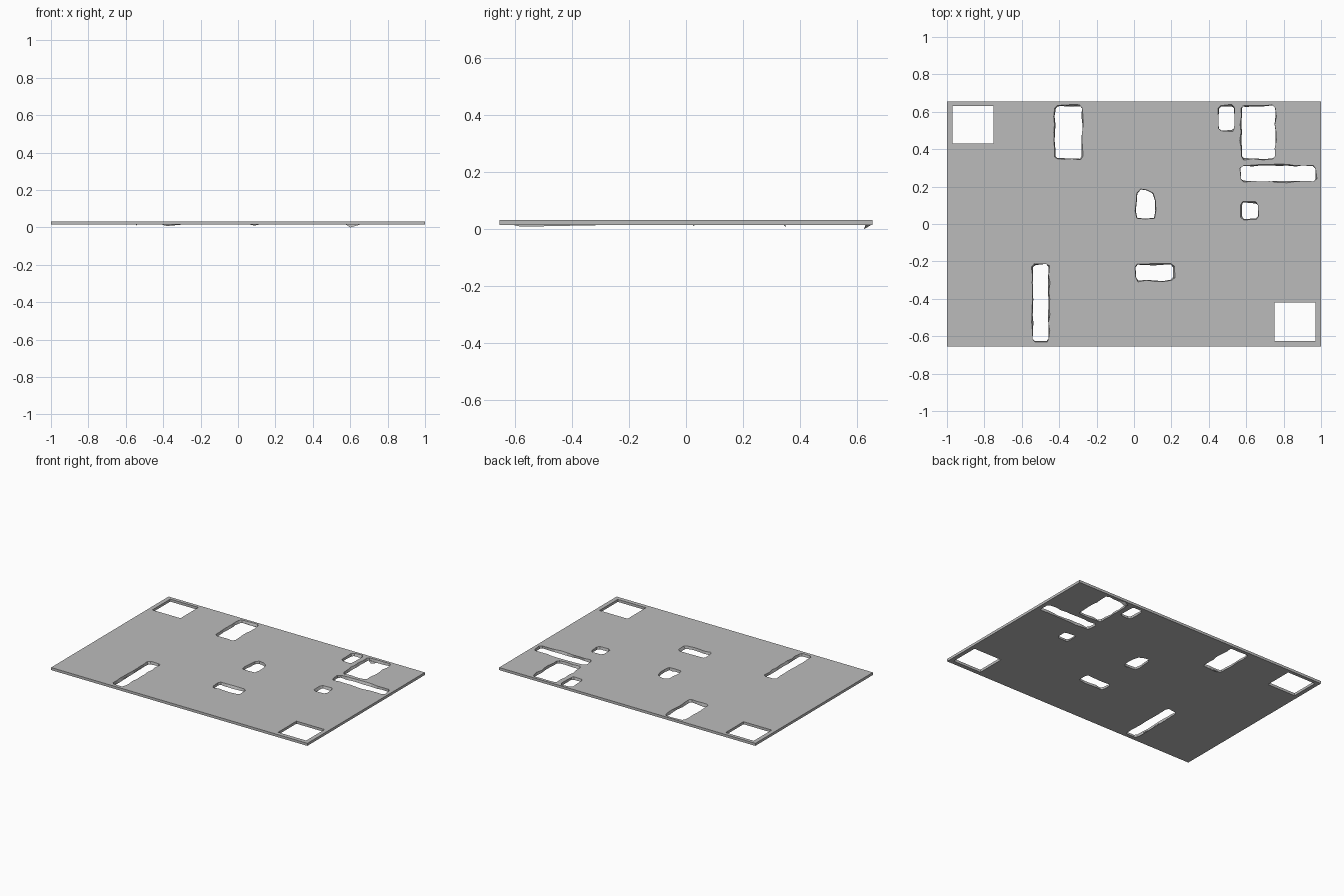
import bpy, bmesh, random
from mathutils import Vector

if "Cube" in bpy.data.objects:
    bpy.data.objects.remove(bpy.data.objects["Cube"])

random.seed(4)
TOP, BOTTOM = 0.033, 0.015

grey = bpy.data.materials.new("plain_grey")
grey.diffuse_color = (0.5, 0.5, 0.5, 1)
grey.use_nodes = True
grey.node_tree.nodes["Principled BSDF"].inputs["Base Color"].default_value = grey.diffuse_color


def rect(x0, x1, y0, y1):
    return [(x0, y0), (x1, y0), (x1, y1), (x0, y1)]


def rough_rect(x0, x1, y0, y1, c=0.012):
    # chamfered rectangle with points along each side, pushed slightly outward
    corners = [(x0 + c, y0), (x1 - c, y0), (x1, y0 + c), (x1, y1 - c),
               (x1 - c, y1), (x0 + c, y1), (x0, y1 - c), (x0, y0 + c)]
    upper, lower = [], []
    for i, a in enumerate(corners):
        a, b = Vector(a), Vector(corners[(i + 1) % 8])
        d = b - a
        out = Vector((d.y, -d.x)).normalized()
        n = max(1, round(d.length / 0.045))
        for k in range(n):
            p = a + d * k / n
            upper.append(tuple(p + out * random.uniform(0.0, 0.01)))
            lower.append(tuple(p + out * random.uniform(-0.003, 0.006)))
    return upper, lower


sharp_holes = [(-0.97, -0.75, 0.43, 0.63), (0.75, 0.97, -0.625, -0.42)]
rough_holes = [(-0.42, -0.28, 0.35, 0.63), (0.455, 0.535, 0.50, 0.63),
               (0.575, 0.752, 0.35, 0.63), (0.575, 0.97, 0.23, 0.31),
               (0.575, 0.66, 0.03, 0.112), (0.01, 0.21, -0.30, -0.22),
               (-0.54, -0.458, -0.625, -0.218)]

# Outlines on the top face, with the matching bottom outline of each rough hole
loops = [(rect(-1, 1, -0.655, 0.655), None)]
loops += [(rect(*h), None) for h in sharp_holes]
loops += [rough_rect(*h) for h in rough_holes]
# central hole with a rounded top
arch = [(0.015, 0.03), (0.06, 0.027), (0.11, 0.03), (0.117, 0.07), (0.115, 0.125),
        (0.102, 0.165), (0.07, 0.182), (0.035, 0.187), (0.015, 0.165),
        (0.012, 0.12), (0.006, 0.07)]
loops.append((arch, [(0.062 + (x - 0.062) * 0.94, 0.105 + (y - 0.105) * 0.97) for x, y in arch]))

# Plate: fill the outline with holes, extrude down, shift the bottom hole edges
bm = bmesh.new()
edges, pairs = [], []
for upper, lower in loops:
    vs = [bm.verts.new((x, y, TOP)) for x, y in upper]
    edges += [bm.edges.new((vs[i], vs[(i + 1) % len(vs)])) for i in range(len(vs))]
    pairs += [(Vector(u), Vector(l)) for u, l in zip(upper, lower or upper)]
bmesh.ops.triangle_fill(bm, use_beauty=True, edges=edges, normal=(0, 0, 1))
ext = bmesh.ops.extrude_face_region(bm, geom=bm.faces[:], use_keep_orig=True)
for v in [g for g in ext["geom"] if isinstance(g, bmesh.types.BMVert)]:
    low = min(pairs, key=lambda p: (p[0] - v.co.xy).length_squared)[1]
    v.co = (low.x, low.y, BOTTOM)
bmesh.ops.recalc_face_normals(bm, faces=bm.faces[:])


def add_object(name, mesh_bm):
    me = bpy.data.meshes.new(name)
    mesh_bm.to_mesh(me)
    mesh_bm.free()
    me.materials.append(grey)
    bpy.context.collection.objects.link(bpy.data.objects.new(name, me))


add_object("floor_plate", bm)


# Burrs: thin ragged slivers hanging below the hole edges
def burr(name, a, b, tip, width=0.006):
    bm = bmesh.new()
    a, b, tip = Vector(a), Vector(b), Vector(tip)
    d = (b - a).normalized()
    back = a.lerp(b, 0.5) + Vector((d.y, -d.x, 0)) * width
    for p in (a, b, back, tip):
        bm.verts.new(p)
    bmesh.ops.convex_hull(bm, input=bm.verts[:])
    bmesh.ops.recalc_face_normals(bm, faces=bm.faces[:])
    add_object(name, bm)


z = BOTTOM + 0.001
burr("burr_large_hole", (0.575, 0.63, z), (0.655, 0.632, z), (0.60, 0.625, 0.0), -0.02)
burr("burr_left_hole", (-0.41, 0.349, z), (-0.29, 0.349, z), (-0.38, 0.349, 0.008))
burr("burr_long_slot", (-0.541, -0.61, z), (-0.541, -0.22, z), (-0.541, -0.58, 0.009), -0.006)
burr("burr_middle_hole", (0.06, 0.028, z), (0.115, 0.03, z), (0.09, 0.028, 0.010))
